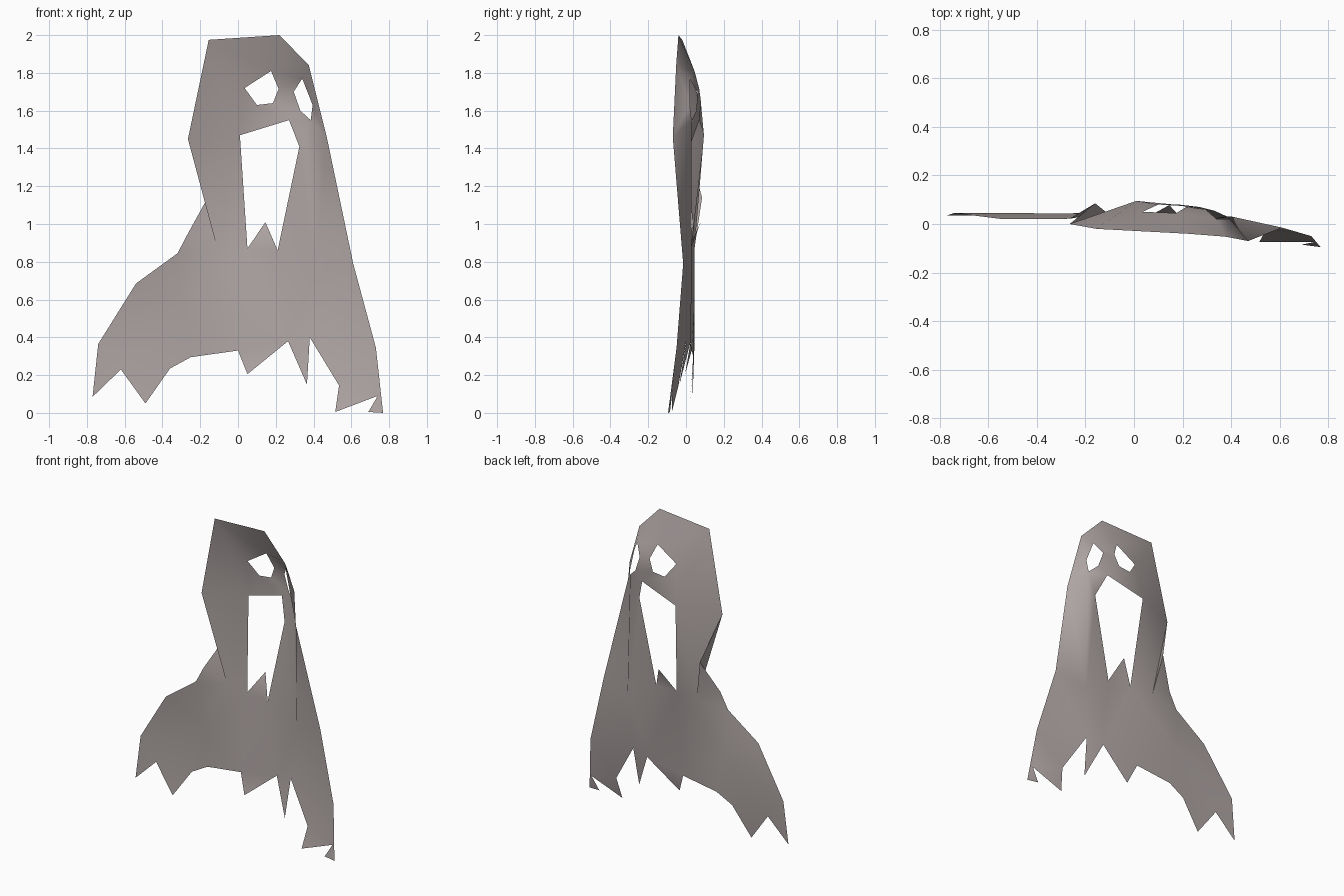
import bpy
import bmesh
import math
from mathutils import Vector
from mathutils.geometry import delaunay_2d_cdt

default_cube = bpy.data.objects.get("Cube")
if default_cube:
    bpy.data.objects.remove(default_cube, do_unlink=True)


def make_material(name, colour):
    material = bpy.data.materials.new(name)
    material.use_nodes = True
    material.diffuse_color = colour
    shader = next(n for n in material.node_tree.nodes if n.type == "BSDF_PRINCIPLED")
    shader.inputs["Base Color"].default_value = colour
    return material


# Outline of the cloth, each point as x, y, z
fold_base, hood_corner, hood_top = (-.11, .045, .87), (-.265, 0, 1.45), (-.155, -.02, 1.975)
hood_side, left_arm, hem_notch = (.47, -.07, 1.46), (.61, -.015, .79), (.38, .005, .4)
shoulder = (-.32, .02, .845)
hood_edge = [fold_base, hood_corner, hood_top, (.22, -.04, 2),
             (.375, -.052, 1.84), hood_side]
left_side = [left_arm, (.73, -.05, .345)]
ragged_hem = [(.768, -.095, 0), (.69, -.085, .005), (.74, -.075, .09),
              (.515, -.075, .005), (.535, -.04, .145), hem_notch,
              (.365, -.035, .15), (.265, .025, .38), (.05, -.005, .205),
              (0, .03, .33), (-.25, .04, .295), (-.36, .035, .235),
              (-.49, .02, .05), (-.62, .035, .23), (-.77, .035, .085)]
right_shoulder = [(-.74, .045, .365), (-.54, .02, .685), shoulder]

# Openings in the recessed face
right_eye = [(.035, .05, 1.72), (.175, .045, 1.81), (.215, .07, 1.715),
             (.185, .08, 1.64), (.1, .08, 1.63)]
eye_corner = (.385, .03, 1.55)
left_eye = [(.295, .06, 1.7), (.34, .02, 1.77), (.395, .02, 1.63),
            eye_corner, (.33, .055, 1.6)]
mouth_corner = (.01, .095, 1.47)
mouth = [mouth_corner, (.27, .07, 1.55), (.325, .02, 1.41),
         (.21, .008, .86), (.145, .078, 1.01), (.05, .025, .87)]

# Inner folds: a hollow beside the mouth and a soft one over the right shoulder
hollow = (.405, .03, .73)
shoulder_fold = (-.3, .044, .55)
creases = [(hood_top, mouth_corner), (hood_side, hollow), (eye_corner, hollow),
           (hollow, left_arm), (hollow, hem_notch), (shoulder, shoulder_fold)]

# Number the points and join them into loops and creases
loops = [hood_edge + left_side + ragged_hem + right_shoulder, right_eye, left_eye, mouth]
points = [p for loop in loops for p in loop] + [hollow, shoulder_fold]
index = {p: i for i, p in enumerate(points)}
borders = [pair for loop in loops for pair in zip(loop, loop[1:] + loop[:1])]


def on_cloth(x, z):
    """True inside the outline and outside every opening."""
    inside = False
    for (ax, _, az), (bx, _, bz) in borders:
        if (az > z) != (bz > z) and x < ax + (bx - ax) * (z - az) / (bz - az):
            inside = not inside
    return inside


# Triangulate the front outline, keeping each point's depth
flat = [Vector((x, z)) for x, y, z in points]
links = [(index[a], index[b]) for a, b in borders + creases]
_, _, triangles, sources, _, _ = delaunay_2d_cdt(flat, links, [], 0, .00001)

bm = bmesh.new()
verts = [bm.verts.new(p) for p in points]
for triangle in triangles:
    corners = [sources[i][0] for i in triangle]
    centre = sum((flat[i] for i in corners), Vector((0, 0))) / len(corners)
    if on_cloth(*centre):
        bm.faces.new([verts[i] for i in corners])

# Tucked fold of cloth behind the hood, above the shoulder
fold_peak = bm.verts.new((-.16, .085, 1.14))
fold_side = bm.verts.new((-.265, .022, .95))
fold_chain = [verts[index[hood_corner]], fold_peak, fold_side, verts[index[shoulder]]]
for a, b in zip(fold_chain, fold_chain[1:]):
    bm.faces.new((a, b, verts[index[fold_base]]))

# Turn every face towards the front
bmesh.ops.recalc_face_normals(bm, faces=bm.faces[:])
bm.normal_update()
if sum(face.normal.y * face.calc_area() for face in bm.faces) > 0:
    bmesh.ops.reverse_faces(bm, faces=bm.faces[:])

mesh = bpy.data.meshes.new("hooded_cloth")
bm.to_mesh(mesh)
bm.free()
mesh.materials.append(make_material("pale warm grey cloth", (.42, .37, .365, 1)))

cloth = bpy.data.objects.new("hooded_cloth", mesh)
bpy.context.collection.objects.link(cloth)
bpy.ops.object.select_all(action="DESELECT")
cloth.select_set(True)
bpy.context.view_layer.objects.active = cloth
bpy.ops.object.shade_smooth_by_angle(angle=math.radians(80))
